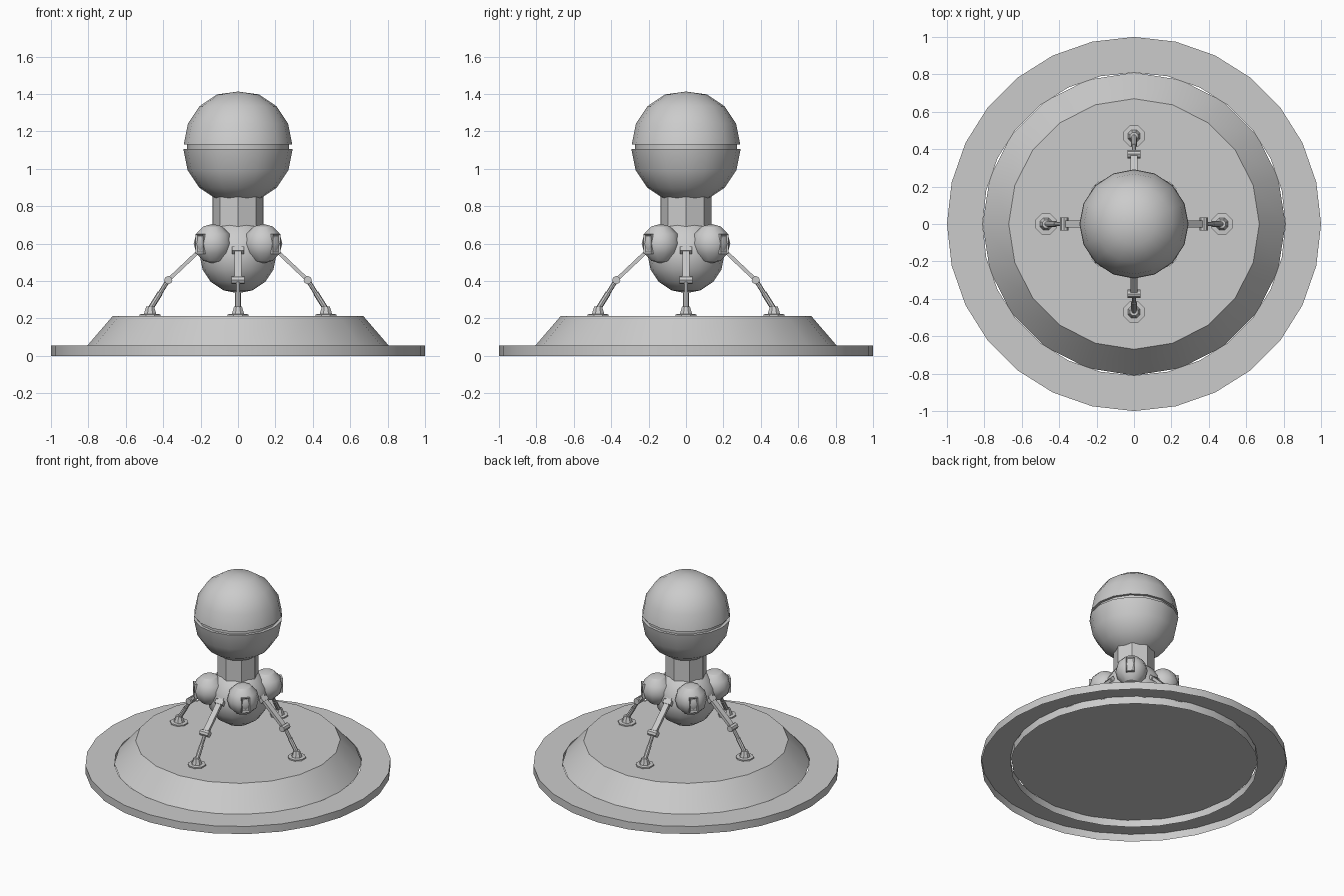
import bpy
import bmesh
from math import cos, sin, pi, radians
from mathutils import Matrix, Vector

old = bpy.data.objects.get("Cube")
if old:
    bpy.data.objects.remove(old, do_unlink=True)

GREY = (0.6, 0.6, 0.6, 1)
grey = bpy.data.materials.new("plain_grey")
grey.use_nodes = True
grey.diffuse_color = GREY
grey.node_tree.nodes["Principled BSDF"].inputs["Base Color"].default_value = GREY


def finish(name, bm):
    bmesh.ops.recalc_face_normals(bm, faces=bm.faces)
    mesh = bpy.data.meshes.new(name)
    bm.to_mesh(mesh)
    bm.free()
    mesh.materials.append(grey)
    ob = bpy.data.objects.new(name, mesh)
    bpy.context.collection.objects.link(ob)
    bpy.ops.object.select_all(action="DESELECT")
    ob.select_set(True)
    bpy.context.view_layer.objects.active = ob
    bpy.ops.object.shade_smooth_by_angle(angle=radians(30))
    return ob


def lathe(name, profile, sides, at=(0, 0, 0), turn=0):
    """Revolve (radius, height) points around z; radius 0 closes to a pole."""
    bm = bmesh.new()
    rings = []
    for r, z in profile:
        angles = [turn + 2 * pi * i / sides for i in range(sides if r else 1)]
        rings.append([bm.verts.new(Vector(at) + Vector((r * cos(a), r * sin(a), z)))
                      for a in angles])
    for a, b in zip(rings, rings[1:]):
        for i in range(sides):
            j = (i + 1) % sides
            quad = [a[i % len(a)], a[j % len(a)], b[j % len(b)], b[i % len(b)]]
            bm.faces.new(list(dict.fromkeys(quad)))
    return finish(name, bm)


def arc(r, z, start, end, steps):
    angles = [radians(start + (end - start) * i / steps) for i in range(steps + 1)]
    return [(0 if abs(abs(t) - pi / 2) < 1e-4 else r * cos(t), z + r * sin(t))
            for t in angles]


def box(name, size, matrix, inset=False):
    bm = bmesh.new()
    bmesh.ops.create_cube(bm, size=1, matrix=Matrix.Diagonal((*size, 1)))
    if inset:
        bm.normal_update()
        outer = [f for f in bm.faces if f.normal.x > 0.9]
        bmesh.ops.inset_region(bm, faces=outer, thickness=0.012, depth=-0.008)
    bm.transform(matrix)
    return finish(name, bm)


def rod(name, start, end, r1, r2, sides, matrix):
    a, b = Vector(start), Vector(end)
    bm = bmesh.new()
    bmesh.ops.create_cone(bm, cap_ends=True, segments=sides, radius1=r1,
                          radius2=r2, depth=(b - a).length)
    spin = (b - a).to_track_quat("Z", "Y").to_matrix().to_4x4()
    bm.transform(matrix @ Matrix.Translation((a + b) / 2) @ spin)
    return finish(name, bm)


# Landing pad: hollow rim flange and raised platform
lathe("pad_rim", [(1, 0), (1, 0.055), (0.81, 0.055), (0.81, 0)], 28)
lathe("pad_platform", [(0, 0.05), (0.81, 0.05), (0.67, 0.213), (0, 0.213)], 20)

# Body, neck and split round head
lathe("lower_body", arc(0.205, 0.54, -90, 90, 8), 16)
lathe("neck", [(0, 0.6), (0.135, 0.6), (0.135, 0.9), (0, 0.9)], 8)
lathe("head_lower", arc(0.292, 1.105, -90, 0, 4) + [(0, 1.105)], 16)
lathe("head_core", [(0, 1.09), (0.272, 1.09), (0.272, 1.15), (0, 1.15)], 16)
lathe("head_upper", [(0, 1.13)] + arc(0.29, 1.13, 0, 90, 4)[:-1] + [(0, 1.413)], 16)

# Four side pods on the diagonals, each with a framed hatch
for k in range(4):
    turn = Matrix.Rotation(pi / 4 + k * pi / 2, 4, "Z")
    pod = turn @ Vector((0.19, 0, 0))
    lathe("side_pod", arc(0.106, 0.6, -90, 90, 6), 12, pod, pi / 4)
    box("pod_hatch", (0.05, 0.056, 0.105),
        turn @ Matrix.Translation((0.268, 0, 0.598)), inset=True)

# Four folding legs on the axes
for k in range(4):
    turn = Matrix.Rotation(k * pi / 2, 4, "Z")
    hip, knee, ankle = Vector((0.17, 0, 0.597)), Vector((0.373, 0, 0.405)), Vector((0.47, 0, 0.25))
    slope = (knee - hip).to_track_quat("X", "Z").to_matrix().to_4x4()
    box("upper_leg", ((knee - hip).length, 0.04, 0.02),
        turn @ Matrix.Translation((hip + knee) / 2) @ slope)
    box("hip_bracket", (0.03, 0.062, 0.028),
        turn @ Matrix.Translation((0.205, 0, 0.564)) @ slope)
    rod("knee_joint", knee - Vector((0, 0.034, 0)), knee + Vector((0, 0.034, 0)),
        0.022, 0.022, 8, turn)
    rod("lower_leg", knee, ankle, 0.012, 0.012, 8, turn)
    rod("leg_sleeve", knee.lerp(ankle, 0.45), ankle, 0.015, 0.015, 8, turn)
    foot = turn @ Vector((0.47, 0, 0))
    lathe("foot", [(0, 0.21), (0.06, 0.21), (0.06, 0.222), (0.036, 0.224),
                   (0.022, 0.265), (0, 0.265)], 8, foot, pi / 8)
